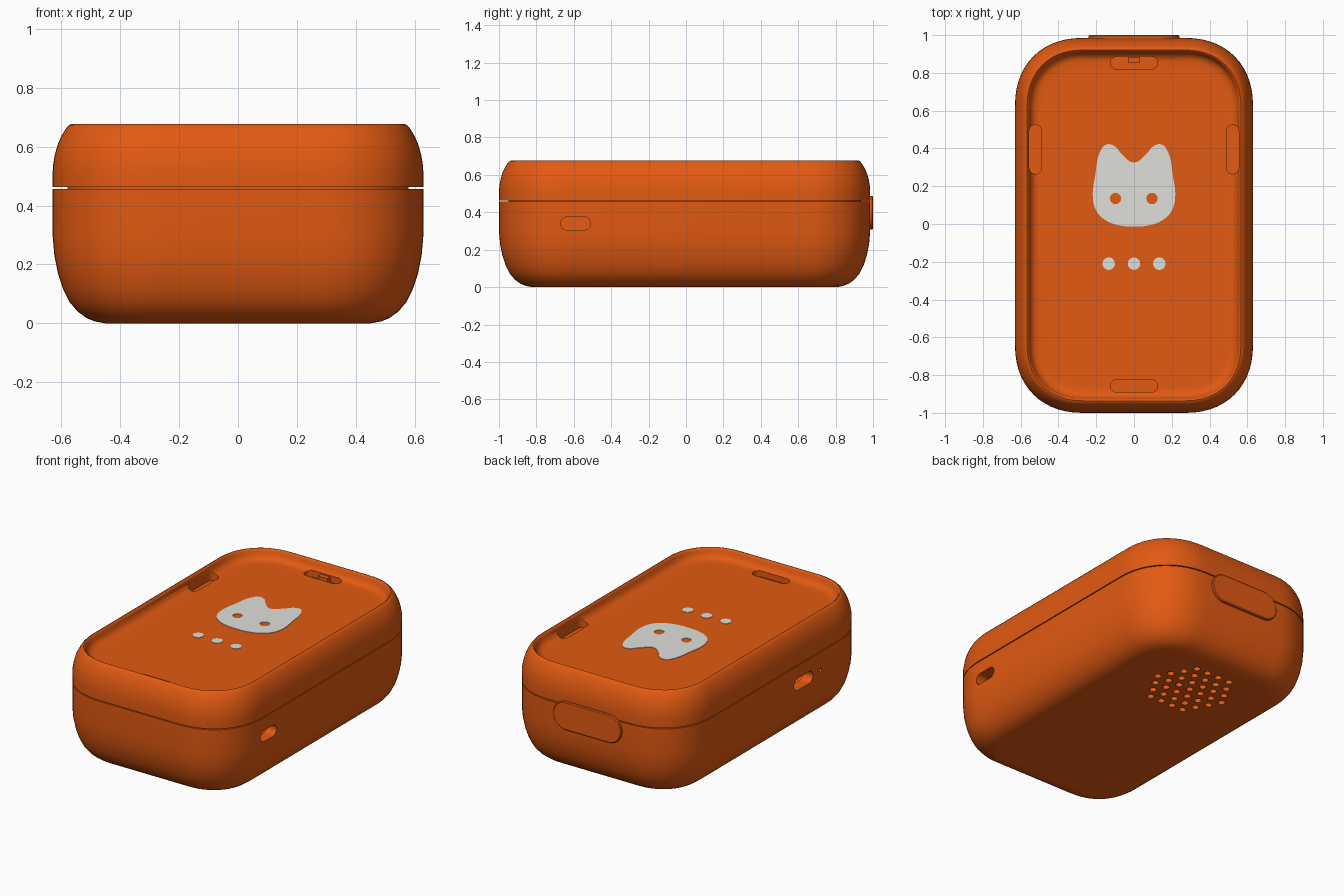
import bpy, bmesh, math
from mathutils import Matrix, Vector

cube = bpy.data.objects.get("Cube")
if cube:
    bpy.data.objects.remove(cube, do_unlink=True)

HALF_X, HALF_Y, MID_Y, CORNER = 0.63, 0.9925, -0.0075, 0.36
FLOOR = 0.615


def material(name, rgb):
    m = bpy.data.materials.new(name)
    m.use_nodes = True
    m.diffuse_color = (*rgb, 1)
    m.node_tree.nodes["Principled BSDF"].inputs["Base Color"].default_value = (*rgb, 1)
    return m


ORANGE = material("orange plastic", (0.76, 0.102, 0.006))
PALE = material("pale grey", (0.74, 0.74, 0.70))


def ring(hx, hy, r, z, power=2.0, n=14):
    """Rounded rectangle outline at height z."""
    pts = []
    for k in range(4):
        for i in range(n + 1):
            a = math.pi / 2 * (k + i / n)
            c, s = math.cos(a), math.sin(a)
            sx = 1 if k in (0, 3) else -1
            sy = 1 if k < 2 else -1
            pts.append(Vector((sx * (hx - r + r * abs(c) ** (2 / power)),
                               sy * (hy - r + r * abs(s) ** (2 / power)), z)))
    return pts


def loft(bm, rings, matrix=Matrix()):
    """Skin a stack of outlines and cap both ends."""
    loops = [[bm.verts.new(matrix @ p) for p in pts] for pts in rings]
    for a, b in zip(loops, loops[1:]):
        for i in range(len(a)):
            j = (i + 1) % len(a)
            bm.faces.new((a[i], a[j], b[j], b[i]))
    bm.faces.new(loops[0][::-1])
    bm.faces.new(loops[-1])


def prism(bm, center, hu, hv, depth, axis="Z"):
    """Stadium-shaped prism; depth is half its length along the axis."""
    turn = {"Z": Matrix(),
            "X": Matrix(((0, 0, 1), (1, 0, 0), (0, 1, 0))).to_4x4(),
            "Y": Matrix(((-1, 0, 0), (0, 0, 1), (0, 1, 0))).to_4x4()}[axis]
    r = min(hu, hv)
    loft(bm, [ring(hu, hv, r, z, n=6) for z in (-depth, depth)],
         Matrix.Translation(center) @ turn)


def finish(bm, name, mat):
    bmesh.ops.remove_doubles(bm, verts=bm.verts, dist=1e-5)
    bmesh.ops.recalc_face_normals(bm, faces=bm.faces)
    me = bpy.data.meshes.new(name)
    bm.to_mesh(me)
    bm.free()
    me.materials.append(mat)
    ob = bpy.data.objects.new(name, me)
    bpy.context.collection.objects.link(ob)
    return ob


def select(ob):
    bpy.ops.object.select_all(action="DESELECT")
    ob.select_set(True)
    bpy.context.view_layer.objects.active = ob


def smooth(ob):
    select(ob)
    bpy.ops.object.shade_smooth_by_angle(angle=math.radians(35))


def shell(name, profile):
    """Case half from (inset, height) pairs, outside to inside."""
    bm = bmesh.new()
    loft(bm, [ring(HALF_X - i, HALF_Y - i, CORNER - i, z, 2.2) for i, z in profile],
         Matrix.Translation((0, MID_Y, 0)))
    return finish(bm, name, ORANGE)


def cut(ob, cutter_bm):
    cutter = finish(cutter_bm, "cutter", ORANGE)
    cutter.hide_render = True
    mod = ob.modifiers.new("cut", "BOOLEAN")
    mod.operation, mod.solver, mod.object = "DIFFERENCE", "EXACT", cutter
    select(ob)
    bpy.ops.object.modifier_apply(modifier=mod.name)
    bpy.data.objects.remove(cutter, do_unlink=True)


# Lower case with side openings and speaker holes
base = shell("lower_case", [
    (.20, 0), (.18, 0), (.145, .006), (.115, .018), (.085, .04), (.058, .072),
    (.036, .115), (.018, .17), (.006, .23), (0, .3), (0, .457),
    (.05, .457), (.05, .465), (.07, .465), (.07, .2), (.12, .08), (.19, .04)])
holes = bmesh.new()
prism(holes, (.63, -.59, .34), .08, .035, .1, "X")
prism(holes, (-.63, -.285, .34), .095, .038, .1, "X")
prism(holes, (-.63, -.456, .345), .012, .012, .1, "X")
STEP = .08
for row in range(-3, 4):
    count = 7 - abs(row)
    for i in range(count):
        x = (i - (count - 1) / 2) * STEP
        prism(holes, (x, .5 + row * STEP * .866, .02), .021, .021, .05)
cut(base, holes)
smooth(base)

# Lid with a sunken top and four edge slots
lid = shell("lid", [
    (.16, FLOOR), (.125, FLOOR), (.108, .618), (.093, .627), (.082, .641), (.076, .66),
    (.071, .672), (.064, .677), (.056, .674), (.044, .66), (.031, .638), (.018, .61),
    (.008, .575), (.002, .54), (0, .51), (0, .463), (.07, .463), (.07, .57), (.12, .57)])
slots = bmesh.new()
for y in (.853, -.857):
    prism(slots, (0, y, .64), .125, .033, .06)
for x in (-.522, .522):
    prism(slots, (x, .395, .64), .033, .13, .06)
cut(lid, slots)
smooth(lid)

# Catch in the rear slot
bm = bmesh.new()
bmesh.ops.create_cube(bm, size=1, matrix=Matrix.Translation((0, .87, .595))
                      @ Matrix.Diagonal((.065, .03, .04, 1)))
finish(bm, "slot_catch", ORANGE)

# Rear button across the seam
bm = bmesh.new()
loft(bm, [ring(.24 - i, .09 - i, .09 - i, z, n=10)
          for i, z in ((0, .93), (0, .995), (.005, 1.0))],
     Matrix(((-1, 0, 0, 0), (0, 0, 1, 0), (0, 1, 0, .397), (0, 0, 0, 1))))
smooth(finish(bm, "rear_button", ORANGE))


def circle(curve, x, y, r, n=24):
    sp = curve.splines.new("POLY")
    sp.points.add(n - 1)
    for i, p in enumerate(sp.points):
        a = 2 * math.pi * i / n
        p.co = (x + r * math.cos(a), y + r * math.sin(a), 0, 1)
    sp.use_cyclic_u = True


def flat_plate(name):
    curve = bpy.data.curves.new(name, "CURVE")
    curve.dimensions, curve.fill_mode, curve.extrude = "2D", "BOTH", .002
    ob = bpy.data.objects.new(name, curve)
    ob.location.z = FLOOR + .001
    bpy.context.collection.objects.link(ob)
    curve.materials.append(PALE)
    return ob, curve


# Cat head plate with eye holes
face, curve = flat_plate("cat_face")
half = [(.064, .37), (.108, .415), (.148, .42), (.178, .385), (.205, .26), (.217, .13),
        (.196, .064), (.154, .022), (.074, -.008)]
outline = [(0, .326)] + half + [(0, -.013)] + [(-x, y) for x, y in reversed(half)]
sp = curve.splines.new("BEZIER")
sp.bezier_points.add(len(outline) - 1)
for p, (x, y) in zip(sp.bezier_points, outline):
    p.co = (x, y, 0)
    p.handle_left_type = p.handle_right_type = "AUTO"
sp.use_cyclic_u = True
for x in (-.098, .095):
    circle(curve, x, .135, .03)

# Indicator dots
dots, curve = flat_plate("indicator_dots")
for x in (-.134, 0, .134):
    circle(curve, x, -.21, .033)

for ob in (face, dots):
    select(ob)
    bpy.ops.object.convert(target="MESH")
